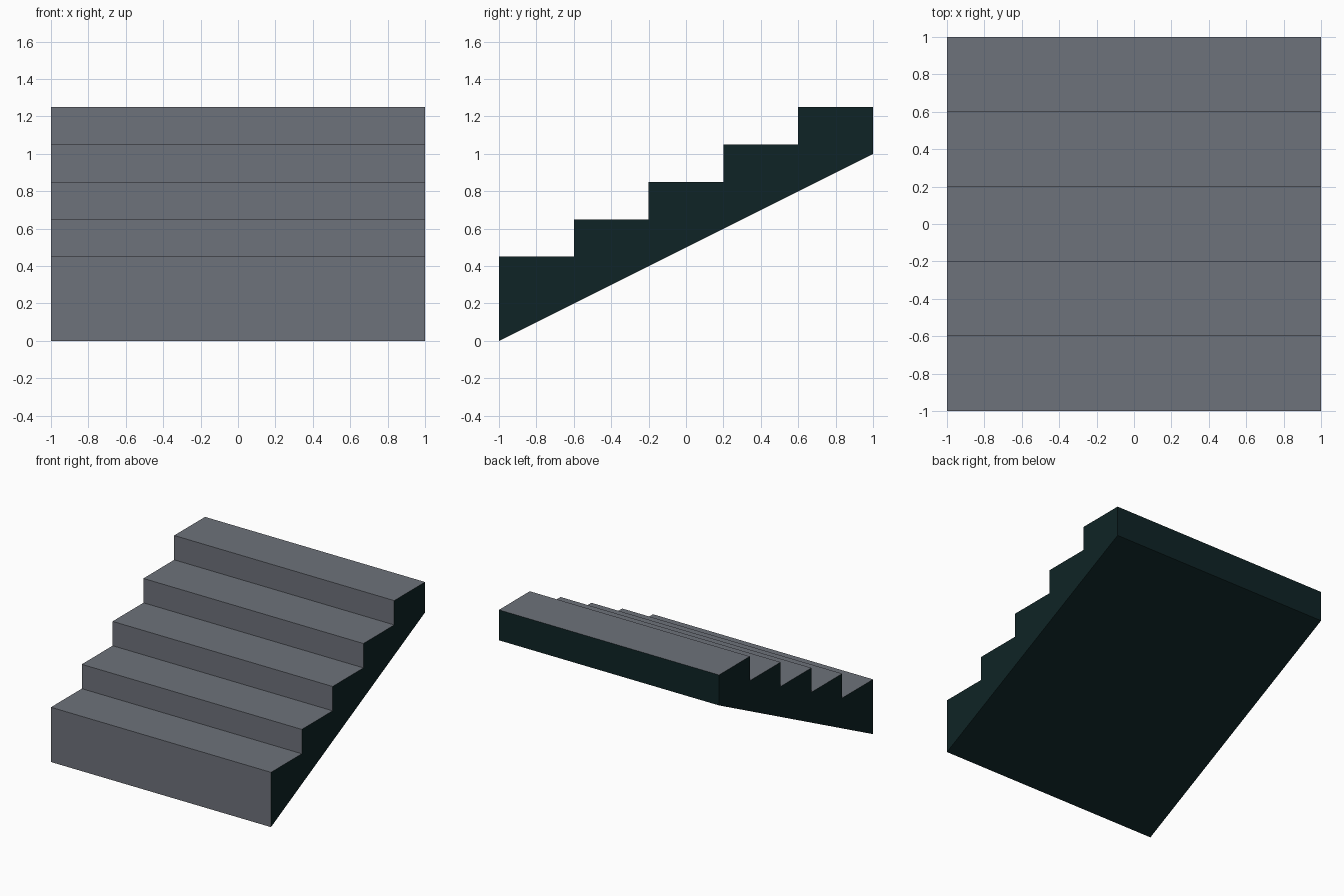
import bpy
import bmesh

if "Cube" in bpy.data.objects:
    bpy.data.objects.remove(bpy.data.objects["Cube"])


def material(name, rgb):
    mat = bpy.data.materials.new(name)
    mat.diffuse_color = (*rgb, 1.0)
    mat.use_nodes = True
    mat.node_tree.nodes["Principled BSDF"].inputs["Base Color"].default_value = mat.diffuse_color
    return mat


STEPS, RUN, RISE, FIRST_TOP = 5, 0.4, 0.2, 0.45

# Side profile: sloped underside, then the steps from back to front
profile = [(-1.0, 0.0), (1.0, 1.0)]
for i in reversed(range(STEPS)):
    front, top = -1.0 + RUN * i, FIRST_TOP + RISE * i
    profile += [(front + RUN, top), (front, top)]

# Extrude the profile across the width
bm = bmesh.new()
side = bm.faces.new([bm.verts.new((-1.0, y, z)) for y, z in profile])
extruded = bmesh.ops.extrude_face_region(bm, geom=[side])
moved = [v for v in extruded["geom"] if isinstance(v, bmesh.types.BMVert)]
bmesh.ops.translate(bm, verts=moved, vec=(2.0, 0.0, 0.0))
bmesh.ops.recalc_face_normals(bm, faces=bm.faces)

# Treads and risers are grey; sides, back and underside are dark
bm.normal_update()
for face in bm.faces:
    n = face.normal
    face.material_index = 0 if n.z > 0.9 or n.y < -0.9 else 1

mesh = bpy.data.meshes.new("staircase")
bm.to_mesh(mesh)
bm.free()
mesh.materials.append(material("step grey", (0.155, 0.168, 0.197)))
mesh.materials.append(material("dark teal", (0.0045, 0.0175, 0.019)))
bpy.context.collection.objects.link(bpy.data.objects.new("staircase", mesh))
